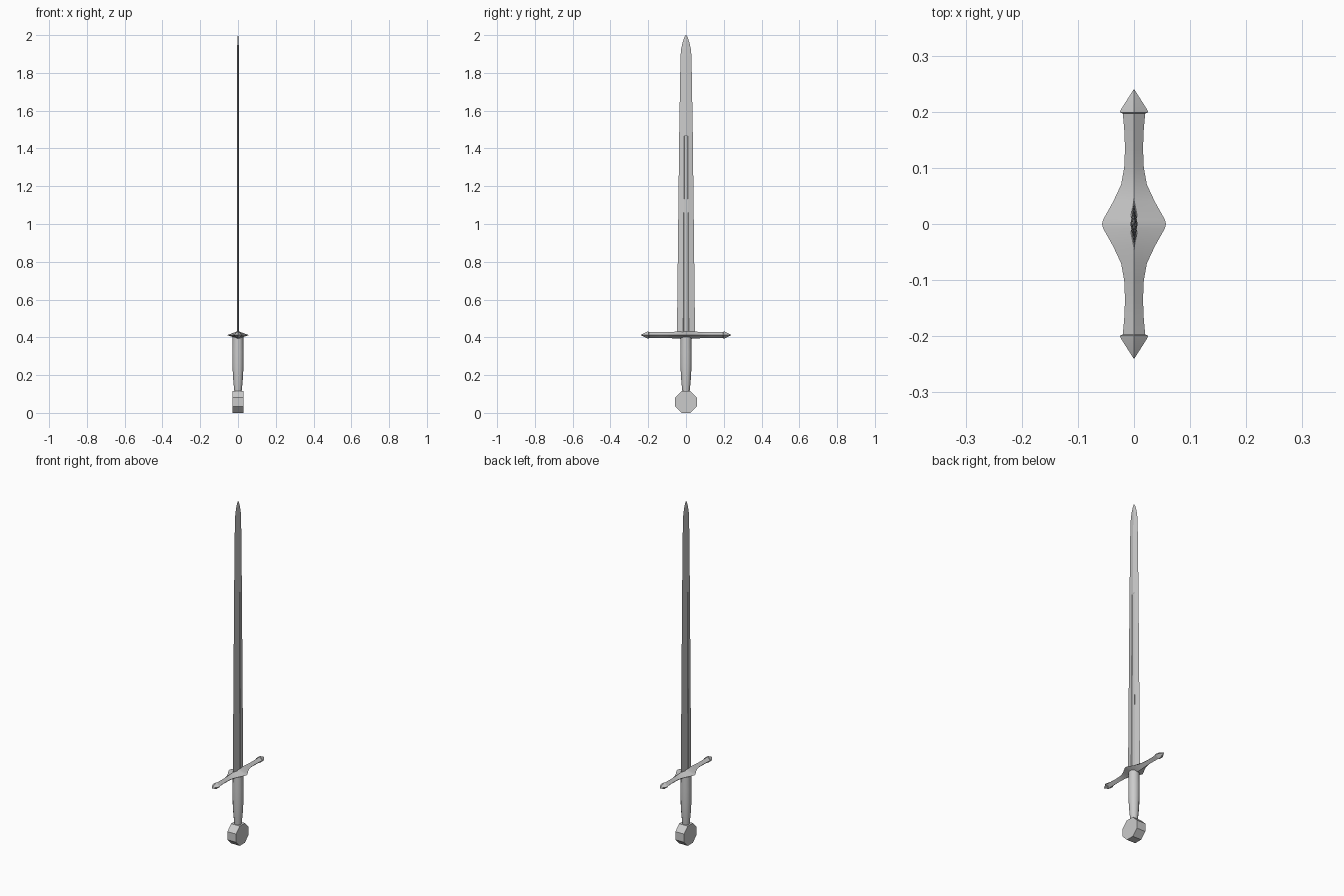
import bpy, bmesh, math

if "Cube" in bpy.data.objects:
    bpy.data.objects.remove(bpy.data.objects["Cube"])


def loft(name, rings, smooth=False):
    """Skin a list of equal-length point rings and cap both ends."""
    bm = bmesh.new()
    rows = [[bm.verts.new(p) for p in ring] for ring in rings]
    n = len(rows[0])
    for a, b in zip(rows, rows[1:]):
        for i in range(n):
            j = (i + 1) % n
            bm.faces.new((a[i], a[j], b[j], b[i]))
    bm.faces.new(rows[0][::-1])
    bm.faces.new(rows[-1])
    bmesh.ops.recalc_face_normals(bm, faces=bm.faces)
    mesh = bpy.data.meshes.new(name)
    bm.to_mesh(mesh)
    bm.free()
    obj = bpy.data.objects.new(name, mesh)
    bpy.context.collection.objects.link(obj)
    if smooth:
        bpy.ops.object.select_all(action='DESELECT')
        obj.select_set(True)
        bpy.context.view_layer.objects.active = obj
        bpy.ops.object.shade_smooth_by_angle(angle=math.radians(35))
    return obj


# Blade: diamond section, with a groove down the middle of both faces
def blade_ring(z, w, t, f, grooved):
    f = min(f, 0.4 * w)
    side = []
    for y in (w, f, 0.8 * f, 0, -0.8 * f, -f, -w):
        x = t * (1 - abs(y) / w)
        if grooved and abs(y) < 0.9 * f:
            x = 0.45 * t
        side.append((x, y, z))
    return side + [(-x, y, z) for x, y, z in side[-2:0:-1]]


blade_profile = [
    (0.41, 0.048, 0.0095, 0.015, True), (1.465, 0.036, 0.0065, 0.010, True),
    (1.47, 0.036, 0.0065, 0.010, False), (1.89, 0.029, 0.005, 0.008, False),
    (1.93, 0.025, 0.0045, 0.008, False), (1.965, 0.017, 0.0035, 0.006, False),
    (1.99, 0.008, 0.002, 0.003, False), (2.0, 0.001, 0.0005, 0.0004, False)]
loft("blade", [blade_ring(*p) for p in blade_profile])

# Crossguard: ridged bar along y with a swollen middle and pointed ends
half = [(0.0, 0.057, 0.021), (0.008, 0.055, 0.021), (0.04, 0.037, 0.019),
        (0.07, 0.023, 0.017), (0.10, 0.0175, 0.0155), (0.135, 0.016, 0.015),
        (0.17, 0.0175, 0.0155), (0.197, 0.020, 0.016), (0.199, 0.025, 0.020),
        (0.203, 0.024, 0.019), (0.24, 0.0005, 0.0005)]
bar = [(-y, x, z) for y, x, z in half[:0:-1]] + half
loft("crossguard", [[(x, y, 0.412), (0, y, 0.412 + z), (-x, y, 0.412), (0, y, 0.412 - z)]
                    for y, x, z in bar], smooth=True)

# Grip: round handle narrowing toward the pommel
grip_profile = [(0.11, 0.019), (0.13, 0.021), (0.16, 0.024), (0.20, 0.027),
                (0.25, 0.029), (0.32, 0.0295), (0.405, 0.028)]
loft("grip", [[(r * math.cos(a), r * math.sin(a), z)
               for a in (math.tau * i / 12 for i in range(12))]
              for z, r in grip_profile], smooth=True)

# Pommel: octagonal disc facing along x
R = 0.0575 / math.cos(math.pi / 8)
loft("pommel", [[(x, R * math.cos(a), 0.0575 + R * math.sin(a))
                 for a in (math.tau * (i + 0.5) / 8 for i in range(8))]
                for x in (-0.028, 0.028)])
